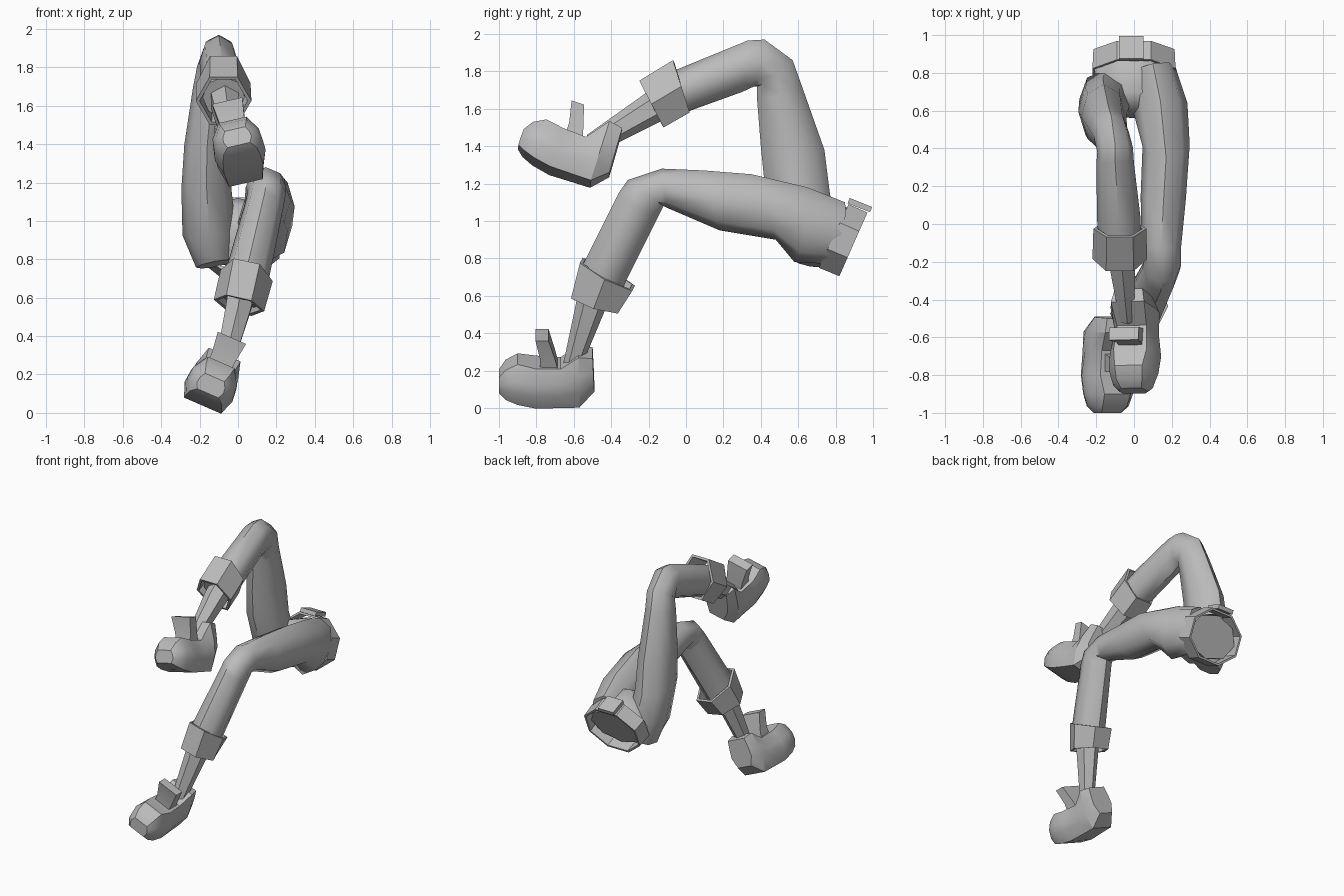
import bpy, bmesh, math
from mathutils import Vector as V

if "Cube" in bpy.data.objects:
    bpy.data.objects.remove(bpy.data.objects["Cube"])

grey = bpy.data.materials.new("plain grey")
grey.diffuse_color = (0.5, 0.5, 0.5, 1)
grey.use_nodes = True
grey.node_tree.nodes["Principled BSDF"].inputs["Base Color"].default_value = grey.diffuse_color


def loft(name, rings, cap=True, thick=0, smooth=32):
    """Skin a list of equal rings of points into one object."""
    bm = bmesh.new()
    rows = [[bm.verts.new(p) for p in r] for r in rings]
    n = len(rows[0])
    for a, b in zip(rows, rows[1:]):
        for i in range(n):
            bm.faces.new((a[i], a[(i + 1) % n], b[(i + 1) % n], b[i]))
    if cap:
        bm.faces.new(rows[0])
        bm.faces.new(rows[-1])
    bmesh.ops.recalc_face_normals(bm, faces=bm.faces)
    me = bpy.data.meshes.new(name)
    bm.to_mesh(me)
    bm.free()
    ob = bpy.data.objects.new(name, me)
    bpy.context.collection.objects.link(ob)
    me.materials.append(grey)
    if thick:
        m = ob.modifiers.new("thickness", 'SOLIDIFY')
        m.thickness = thick
        m.offset = -1
    if smooth:
        bpy.ops.object.select_all(action='DESELECT')
        ob.select_set(True)
        bpy.context.view_layer.objects.active = ob
        bpy.ops.object.shade_smooth_by_angle(angle=math.radians(smooth))
    return ob


def tube(name, secs, n=8, flat=False, **kw):
    """Sections: outer y,z, inner y,z (side view), centre x, half width."""
    mids = [V((s[4], (s[0] + s[2]) / 2, (s[1] + s[3]) / 2)) for s in secs]
    rings = []
    for i, s in enumerate(secs):
        d = mids[min(i + 1, len(secs) - 1)] - mids[max(i - 1, 0)]
        v = V((0, s[0] - s[2], s[1] - s[3])) / 2
        side = d.cross(v).normalized()
        if side.x < 0:
            side = -side
        ph = math.pi / n if flat else 0
        k = 1 / math.cos(ph)
        ks = 1 if n == 6 else k
        rings.append([mids[i] + v * k * math.cos(ph + math.tau * j / n)
                      + side * s[5] * ks * math.sin(ph + math.tau * j / n)
                      for j in range(n)])
    return loft(name, rings, **kw)


# trouser legs
tube("lower_trouser_leg", [
    (.85, 1.10, .78, .77, .10, .12), (.65, 1.18, .58, .78, .14, .145),
    (.35, 1.25, .48, .90, .17, .125), (.10, 1.27, .18, .95, .155, .12),
    (-.13, 1.28, -.10, 1.07, .145, .105), (-.31, 1.22, -.12, 1.08, .15, .10),
    (-.36, 1.15, -.14, 1.04, .14, .10), (-.55, .77, -.32, .68, .05, .115),
    (-.59, .63, -.37, .56, .01, .11)], smooth=46)
tube("raised_trouser_leg", [
    (.75, .76, .58, .79, -.12, .10), (.82, .96, .50, .92, -.15, .14),
    (.77, 1.14, .42, 1.20, -.165, .13), (.74, 1.38, .40, 1.40, -.16, .12),
    (.62, 1.72, .38, 1.65, -.135, .10), (.57, 1.86, .38, 1.72, -.12, .095),
    (.42, 1.97, .365, 1.72, -.10, .095), (.33, 1.965, .30, 1.69, -.10, .10),
    (.00, 1.83, .05, 1.60, -.08, .115), (-.19, 1.75, -.10, 1.54, -.075, .11)],
    smooth=46)

# turned-up cuffs, six flat sides
tube("lower_cuff", [(-.56, .79, -.28, .64, .045, .14), (-.61, .60, -.36, .52, .005, .135)],
     n=6, flat=True, cap=False, thick=.02, smooth=0)
tube("raised_cuff", [(-.07, 1.86, .02, 1.58, -.075, .14), (-.25, 1.75, -.12, 1.50, -.075, .145)],
     n=6, flat=True, cap=False, thick=.02, smooth=0)

# bare shins
tube("lower_shin", [(-.57, .66, -.40, .60, .02, .08), (-.59, .55, -.43, .53, 0, .075),
                    (-.66, .22, -.56, .22, -.08, .05)], n=6)
tube("raised_shin", [(-.14, 1.72, -.06, 1.58, -.07, .085),
                     (-.22, 1.68, -.14, 1.53, -.065, .08),
                     (-.53, 1.46, -.48, 1.36, -.035, .045)], n=6)

# hips, closed at the waist
tube("hips", [(.62, 1.08, .56, .93, 0, .13), (.70, 1.12, .60, .79, 0, .24),
              (.87, 1.07, .73, .77, 0, .215), (.93, 1.03, .78, .75, 0, .205)], smooth=46)

# belt and buckle
tube("belt", [(.87, 1.09, .71, .75, 0, .22), (.97, 1.045, .82, .705, 0, .215)],
     flat=True, cap=False, thick=.015, smooth=0)


def plate(name, o, a, b, c):
    """Box around o spanned by three half vectors."""
    loft(name, [[o + a * i + b * j + c * k for i, j in
                 ((-1, -1), (1, -1), (1, 1), (-1, 1))] for k in (-1, 1)])


plate("buckle", V((-.015, .93, 1.085)), V((.065, 0, 0)),
      V((0, .06, -.024)), V((0, .006, .014)))


# shoes: cross sections from heel to toe
def shoe(name, origin, fwd, up, heel):
    fwd = V(fwd).normalized()
    up = V(up)
    up = (up - fwd * up.dot(fwd)).normalized()
    side, origin = up.cross(fwd), V(origin)

    def at(f, s, u):
        return origin + fwd * f + side * s + up * u

    # forward, base, top, half widths at base, middle and top
    secs = [(0, .08, heel, .06, .09, .075), (.08, 0, heel + .01, .09, .125, .09),
            (.18, 0, .22, .095, .115, .08), (.31, 0, .225, .105, .135, .09),
            (.41, .02, .245, .10, .13, .075), (.475, .045, .21, .09, .11, .07),
            (.51, .07, .16, .06, .075, .055)]
    rings = []
    for f, b, t, wb, wm, wt in secs:
        half = [(wb, b), (wm, b + .35 * (t - b)), (wm * .95, b + .65 * (t - b)), (wt, t)]
        # the heel leans forward towards its collar
        lean = max(0, .18 - f) * .25
        rings.append([at(f + lean * max(0, s2 * u - .08), s2 * s, u)
                      for s2, pts in ((1, half),) for s, u in pts]
                     + [at(f + lean * max(0, u - .08), -s, u) for s, u in reversed(half)])
    loft(name, rings, smooth=30)
    # upright tongue, leaning forward
    loft(name + "_tongue", [[at(f, s * w, u) for f, s in
                             ((f0, -1), (f1, -1), (f1, 1), (f0, 1))]
                            for f0, f1, w, u in ((.18, .29, .06, .15),
                                                 (.21, .29, .065, .27),
                                                 (.245, .315, .08, .385))])


shoe("lower_shoe", (-.185, -.49, .038), (0, -1, 0), (.4, 0, .92), .28)
shoe("raised_shoe", (.045, -.435, 1.173), (-.05, -.95, .31), (-.22, .31, .92), .33)
